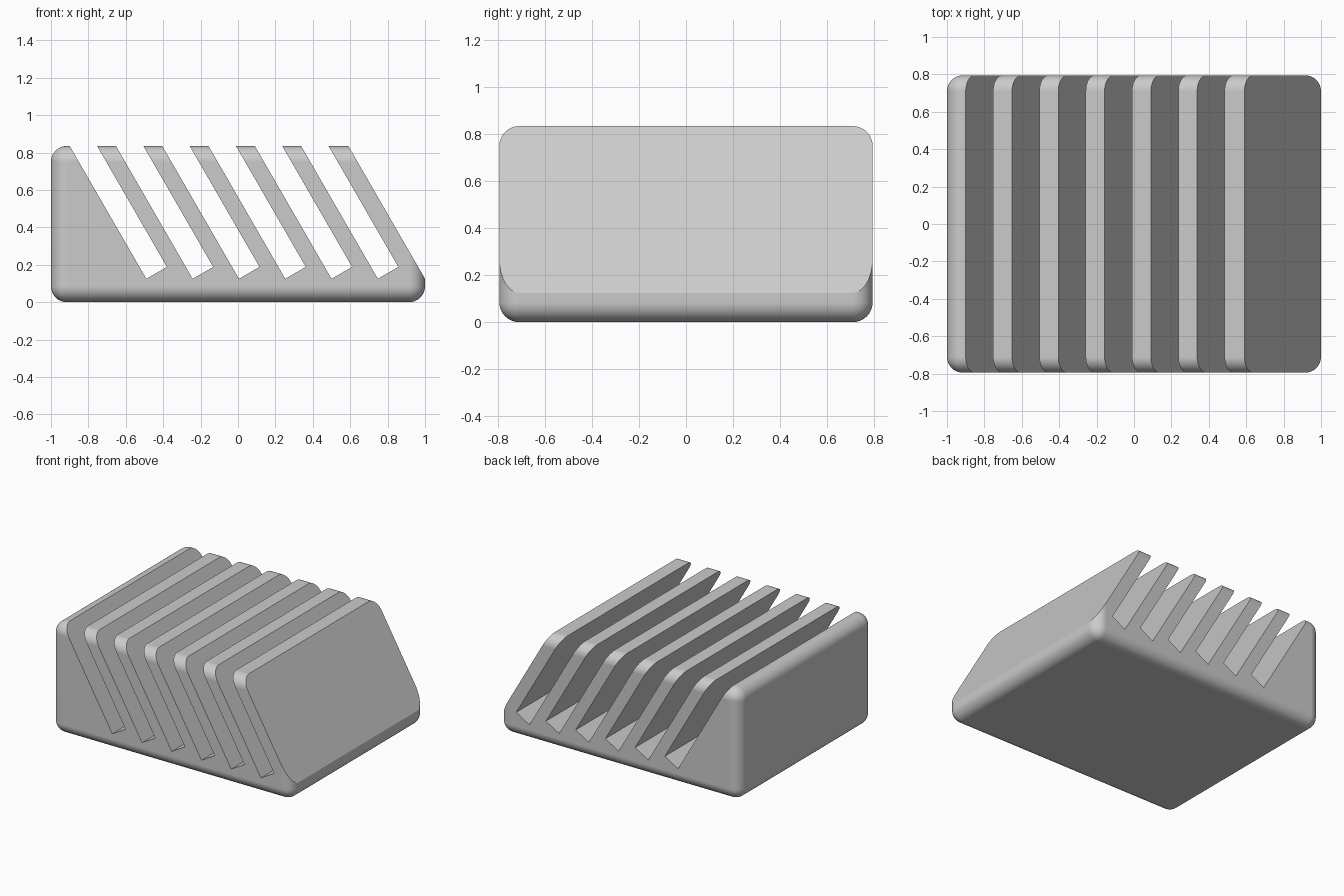
import bpy
import bmesh
import math
from mathutils import Vector

cube = bpy.data.objects.get("Cube")
if cube:
    bpy.data.objects.remove(cube, do_unlink=True)

HALF_X, HALF_Y, HEIGHT, RADIUS = 1.0, 0.795, 0.835, 0.085
SLOTS, PITCH, SLOT_WIDTH = 6, 0.2475, 0.127
LEAN = math.radians(30)
UP = Vector((-math.sin(LEAN), 0, math.cos(LEAN)))      # along the fins
ACROSS = Vector((math.cos(LEAN), 0, math.sin(LEAN)))   # through the fins

grey = bpy.data.materials.new("light grey")
grey.use_nodes = True
colour = (0.6, 0.6, 0.6, 1)
grey.diffuse_color = colour
grey.node_tree.nodes["Principled BSDF"].inputs["Base Color"].default_value = colour


def finish(bm, name):
    mesh = bpy.data.meshes.new(name)
    bmesh.ops.recalc_face_normals(bm, faces=bm.faces)
    bm.to_mesh(mesh)
    bm.free()
    mesh.materials.append(grey)
    obj = bpy.data.objects.new(name, mesh)
    bpy.context.collection.objects.link(obj)
    return obj


def leaning_prism(bm, corner, width, length):
    """Slanted slab running the full depth, starting at its lower left corner."""
    steps = (Vector(), ACROSS * width, ACROSS * width + UP * length, UP * length)
    verts = [bm.verts.new(corner + s + Vector((0, -1, 0))) for s in steps]
    face = bm.faces.new(verts)
    ext = bmesh.ops.extrude_face_region(bm, geom=[face])
    moved = [g for g in ext["geom"] if isinstance(g, bmesh.types.BMVert)]
    bmesh.ops.translate(bm, verts=moved, vec=(0, 2, 0))


# Rounded block
bm = bmesh.new()
bmesh.ops.create_cube(bm, size=1)
bmesh.ops.scale(bm, vec=(2 * HALF_X, 2 * HALF_Y, HEIGHT), verts=bm.verts)
bmesh.ops.translate(bm, vec=(0, 0, HEIGHT / 2), verts=bm.verts)
bmesh.ops.bevel(bm, geom=bm.edges[:], offset=RADIUS, segments=10,
                profile=0.5, affect='EDGES')
rack = finish(bm, "slotted_rack")

# Slots between the fins, and the slanted end
bm = bmesh.new()
for i in range(SLOTS):
    leaning_prism(bm, Vector((-0.49 + i * PITCH, 0, 0.125)), SLOT_WIDTH, 1.2)
leaning_prism(bm, Vector((1, 0, 0.125)) - UP * 0.3, 1, 1.5)
cutter = finish(bm, "slot_cutter")
cutter.hide_render = True

# Cut the block, then keep only the result
cut = rack.modifiers.new("cut_slots", 'BOOLEAN')
cut.operation = 'DIFFERENCE'
cut.solver = 'EXACT'
cut.object = cutter
for obj in bpy.context.selected_objects:
    obj.select_set(False)
bpy.context.view_layer.objects.active = rack
rack.select_set(True)
bpy.ops.object.modifier_apply(modifier=cut.name)
bpy.data.objects.remove(cutter, do_unlink=True)

# Smooth corners with crisp cut edges and flat sides
bpy.ops.object.shade_smooth_by_angle(angle=math.radians(25))
weighted = rack.modifiers.new("flat_sides", 'WEIGHTED_NORMAL')
weighted.keep_sharp = True
